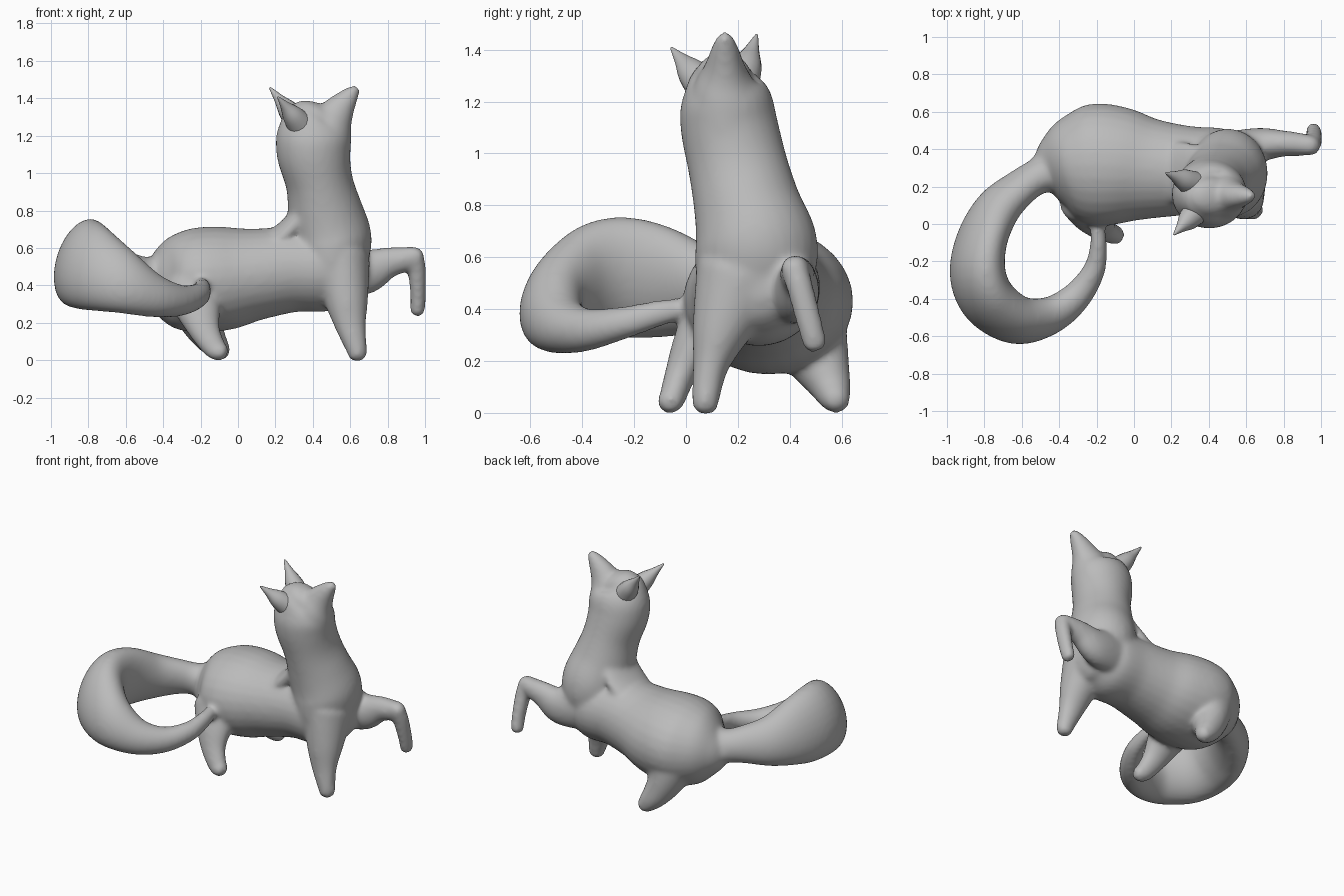
import bpy, bmesh, math
from mathutils import Vector

cube = bpy.data.objects.get("Cube")
if cube:
    bpy.data.objects.remove(cube, do_unlink=True)

grey = bpy.data.materials.new("warm_grey_clay")
grey.use_nodes = True
grey.diffuse_color = (0.5, 0.5, 0.5, 1)
grey.node_tree.nodes["Principled BSDF"].inputs["Base Color"].default_value = (0.5, 0.5, 0.5, 1)

X, Y, Z = Vector((1, 0, 0)), Vector((0, 1, 0)), Vector((0, 0, 1))


def resample(keys, steps):
    """Smooth spline through sections of (x, y, z, half_a, half_b)."""
    out = []
    for i in range(len(keys) - 1):
        p0, p1 = keys[max(i - 1, 0)], keys[i]
        p2, p3 = keys[i + 1], keys[min(i + 2, len(keys) - 1)]
        for s in range(steps):
            t = s / steps
            out.append([b + 0.5 * t * (c - a + t * (2*a - 5*b + 4*c - d + t * (3*(b - c) + d - a)))
                        for a, b, c, d in zip(p0, p1, p2, p3)])
    return out + [list(keys[-1])]


def loft(bm, keys, ref, steps=5, sides=28, lean=0.0):
    """Elliptical skin; half_a lies along ref, half_b across it."""
    secs = resample(keys, steps)
    pts = [Vector(s[:3]) for s in secs]
    n = len(pts)
    tang = [(pts[min(i + 1, n - 1)] - pts[max(i - 1, 0)]).normalized() for i in range(n)]
    rings = []

    def ring(p, t, a, b):
        w = (ref - t * ref.dot(t)).normalized()
        v = t.cross(w)
        w, v = w * math.cos(lean) + v * math.sin(lean), v * math.cos(lean) - w * math.sin(lean)
        rings.append([bm.verts.new(p + w * a * math.cos(k) + v * b * math.sin(k))
                      for k in (2 * math.pi * j / sides for j in range(sides))])

    # rounded caps at both ends
    def cap(i, sign):
        r = min(secs[i][3:]) * 0.7
        angles = [math.radians(d) for d in (25, 50, 75)]
        for q in (angles if sign > 0 else angles[::-1]):
            ring(pts[i] + tang[i] * sign * r * math.sin(q), tang[i],
                 secs[i][3] * math.cos(q), secs[i][4] * math.cos(q))

    cap(0, -1)
    for p, t, s in zip(pts, tang, secs):
        ring(p, t, s[3], s[4])
    cap(n - 1, 1)
    for r0, r1 in zip(rings, rings[1:]):
        for j in range(sides):
            k = (j + 1) % sides
            bm.faces.new((r0[j], r0[k], r1[k], r1[j]))
    bm.faces.new(rings[0][::-1])
    bm.faces.new(rings[-1])


def finish(bm, name):
    bmesh.ops.recalc_face_normals(bm, faces=bm.faces)
    mesh = bpy.data.meshes.new(name)
    bm.to_mesh(mesh)
    bm.free()
    mesh.materials.append(grey)
    mesh.polygons.foreach_set("use_smooth", [True] * len(mesh.polygons))
    ob = bpy.data.objects.new(name, mesh)
    bpy.context.collection.objects.link(ob)
    return ob


# Body: torso, neck, head, legs and tail fused into one skin
body = bmesh.new()
torso = [(-.50, .28, .425, .09, .09), (-.45, .295, .42, .165, .155), (-.37, .31, .42, .25, .235),
         (-.28, .315, .422, .31, .27), (-.18, .317, .43, .328, .282), (-.05, .31, .44, .31, .275),
         (.1, .295, .46, .268, .245), (.3, .285, .485, .238, .228), (.48, .28, .48, .23, .22),
         (.58, .28, .48, .17, .17)]
nape = [(.10, .29, .53, .16, .10), (.285, .265, .705, .17, .065), (.45, .22, .90, .14, .08)]
neck = [(.50, .26, .42, .17, .21), (.505, .265, .54, .195, .23), (.50, .27, .65, .215, .237),
        (.465, .235, .8, .2, .207), (.435, .20, .95, .18, .192), (.405, .167, 1.1, .197, .188),
        (.405, .155, 1.2, .2, .178), (.41, .145, 1.27, .175, .145), (.42, .145, 1.295, .145, .11)]
snout = [(.46, .16, 1.08, .14, .14), (.49, .15, 1.24, .122, .125), (.535, .15, 1.33, .09, .08),
         (.595, .15, 1.41, .052, .05), (.627, .15, 1.445, .03, .032)]
planted_foreleg = [(.555, .21, .52, .15, .18), (.58, .135, .32, .117, .115),
                   (.603, .095, .18, .083, .07), (.634, .077, .06, .057, .054), (.638, .075, .028, .052, .05)]
raised_thigh = [(.54, .40, .49, .15, .10), (.68, .425, .475, .125, .09), (.80, .43, .52, .085, .07),
                (.89, .425, .54, .068, .062), (.945, .42, .56, .053, .053)]
raised_shin = [(.94, .415, .565, .053, .053), (.955, .44, .48, .05, .052), (.963, .475, .35, .042, .05),
               (.96, .498, .262, .04, .047)]
hind_right = [(-.24, .12, .38, .16, .13), (-.21, .035, .26, .12, .09), (-.175, -.02, .15, .083, .062),
              (-.12, -.052, .06, .062, .052), (-.085, -.062, .045, .05, .047)]
hind_left = [(-.22, .46, .34, .18, .16), (-.20, .505, .22, .12, .128), (-.15, .55, .12, .088, .088),
             (-.1, .575, .06, .064, .064), (-.08, .585, .047, .052, .05)]
tail = [(-.40, .29, .43, .15, .14), (-.50, .26, .445, .11, .098), (-.60, .20, .46, .125, .095),
        (-.73, .08, .475, .17, .115), (-.815, -.09, .505, .225, .125), (-.835, -.27, .52, .243, .138),
        (-.77, -.42, .48, .225, .14), (-.62, -.515, .415, .175, .125), (-.45, -.49, .345, .12, .1),
        (-.31, -.39, .32, .085, .08), (-.215, -.25, .345, .065, .06), (-.19, -.12, .38, .053, .046),
        (-.195, -.03, .40, .045, .04)]
loft(body, torso, Y)
loft(body, nape, Y)
for limb in (neck, snout, planted_foreleg, raised_shin, hind_right, hind_left):
    loft(body, limb, X)
loft(body, raised_thigh, Z)
loft(body, tail, Z, lean=-0.3)
skin = finish(body, "body")
fuse = skin.modifiers.new("fuse", "REMESH")
fuse.mode, fuse.voxel_size, fuse.use_smooth_shade = "VOXEL", 0.013, True
soften = skin.modifiers.new("soften", "SMOOTH")
soften.factor, soften.iterations = 0.5, 16

# Ears: thin pointed cones tilted back and outward
for name, base, tip in (("left_ear", (.33, .21, 1.26), (.172, .272, 1.455)),
                        ("right_ear", (.34, .075, 1.25), (.215, -.055, 1.405))):
    ear = bmesh.new()
    b, t = Vector(base), Vector(tip)
    sizes = ((0, .07, .075), (.4, .058, .055), (.7, .03, .028), (1, .006, .006))
    loft(ear, [(*b.lerp(t, f), w, d) for f, w, d in sizes], Y, sides=16)
    finish(ear, name)
